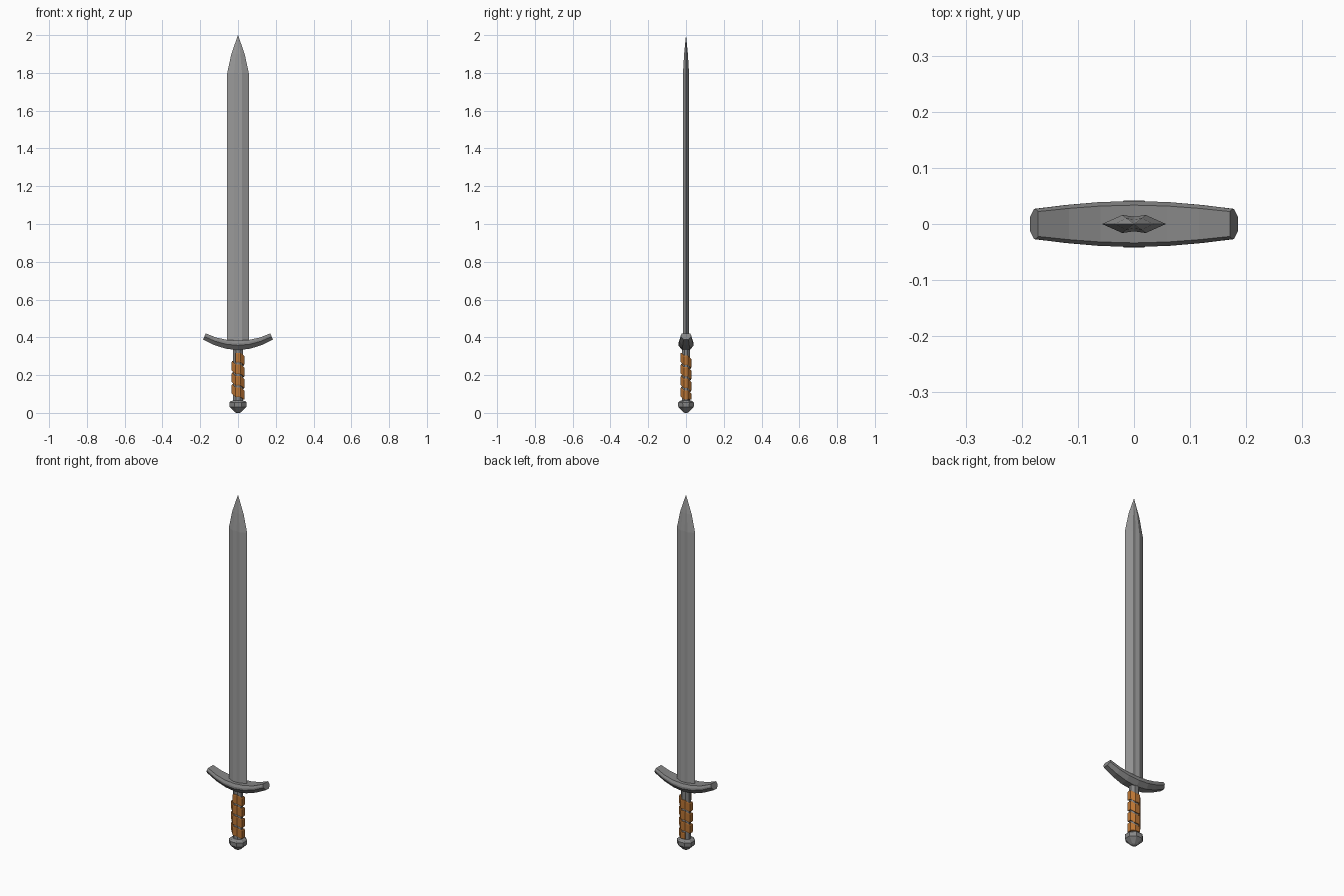
import bpy, bmesh
from math import pi, sin, cos

if "Cube" in bpy.data.objects:
    bpy.data.objects.remove(bpy.data.objects["Cube"])


def material(name, r, g, b):
    m = bpy.data.materials.new(name)
    m.diffuse_color = (r, g, b, 1)
    m.use_nodes = True
    m.node_tree.nodes["Principled BSDF"].inputs["Base Color"].default_value = m.diffuse_color
    return m


steel = material("steel", .33, .33, .33)
dark_steel = material("dark_steel", .24, .24, .24)
leather = material("leather", .50, .18, .035)


def loft(name, rings, mat):
    """Skin a list of equal-length vertex rings into one flat-shaded object."""
    bm = bmesh.new()
    vr = [[bm.verts.new(p) for p in ring] for ring in rings]
    n = len(vr[0])
    for a, b in zip(vr, vr[1:]):
        for i in range(n):
            j = (i + 1) % n
            bm.faces.new((a[i], a[j], b[j], b[i]))
    bm.faces.new(vr[0])
    bm.faces.new(vr[-1])
    bmesh.ops.remove_doubles(bm, verts=bm.verts, dist=0.0002)
    bmesh.ops.recalc_face_normals(bm, faces=bm.faces)
    me = bpy.data.meshes.new(name)
    bm.to_mesh(me)
    bm.free()
    me.materials.append(mat)
    ob = bpy.data.objects.new(name, me)
    bpy.context.collection.objects.link(ob)
    return ob


def octagon(rx, ry, z):
    return [(rx * cos((i + .5) * pi / 4) / cos(pi / 8),
             ry * sin((i + .5) * pi / 4) / cos(pi / 8), z) for i in range(8)]


# Blade: diamond section with a shallow fuller, curving in to the point
section = [(-.057, 0), (-.021, -.016), (0, -.013), (.021, -.016),
           (.057, 0), (.021, .016), (0, .013), (-.021, .016)]
stations = [(.36, 1, 1), (1.8, 1, 1), (1.9, .62, .62), (2.0, .004, .01)]
loft("blade", [[(x * sx, y * sy, z) for x, y in section] for z, sx, sy in stations], steel)

# Crossguard: chamfered bar, upswept and narrowing to the ends
# each station: bottom x, top x, bottom z, top z, half depth
half = [(0, 0, .332, .383, .041), (.065, .06, .340, .387, .039),
        (.125, .116, .359, .399, .034), (.185, .171, .388, .421, .027)]
full = [(-a, -b, c, d, e) for a, b, c, d, e in half[:0:-1]] + half
profile = [(-.5, 0), (-1, .5), (-1, .72), (-.82, 1),
           (.82, 1), (1, .72), (1, .5), (.5, 0)]
loft("crossguard", [[(xb + (xt - xb) * t, w * s, zb + (zt - zb) * t) for s, t in profile]
                    for xb, xt, zb, zt, w in full], dark_steel)

# Grip core
loft("grip", [octagon(.026, .022, .05), octagon(.026, .022, .36)], dark_steel)

# Leather wrap: strip wound down the grip, level on the four main faces
# and stepping down across the diagonal ones
pitch, height, z = .061, .05, .293
wrap_rings = []
for k in range(30):
    a = -5 * pi / 8 + k * pi / 4
    if k and k % 2 == 0:
        z -= pitch / 4
    ring = []
    for r, dz in ((.020, -.5), (.032, -.5), (.034, -.42), (.034, .42), (.032, .5), (.020, .5)):
        rr = r / cos(pi / 8)
        ring.append((rr * cos(a), rr * .84 * sin(a), max(z + dz * height, .07)))
    wrap_rings.append(ring)
loft("leather_wrap", wrap_rings, leather)

# Pommel: faceted knob tapering to a blunt point
loft("pommel", [octagon(r, r * .93, z) for r, z in
                ((.008, 0), (.016, .004), (.044, .032), (.045, .055), (.038, .062), (.024, .066))],
     dark_steel)
